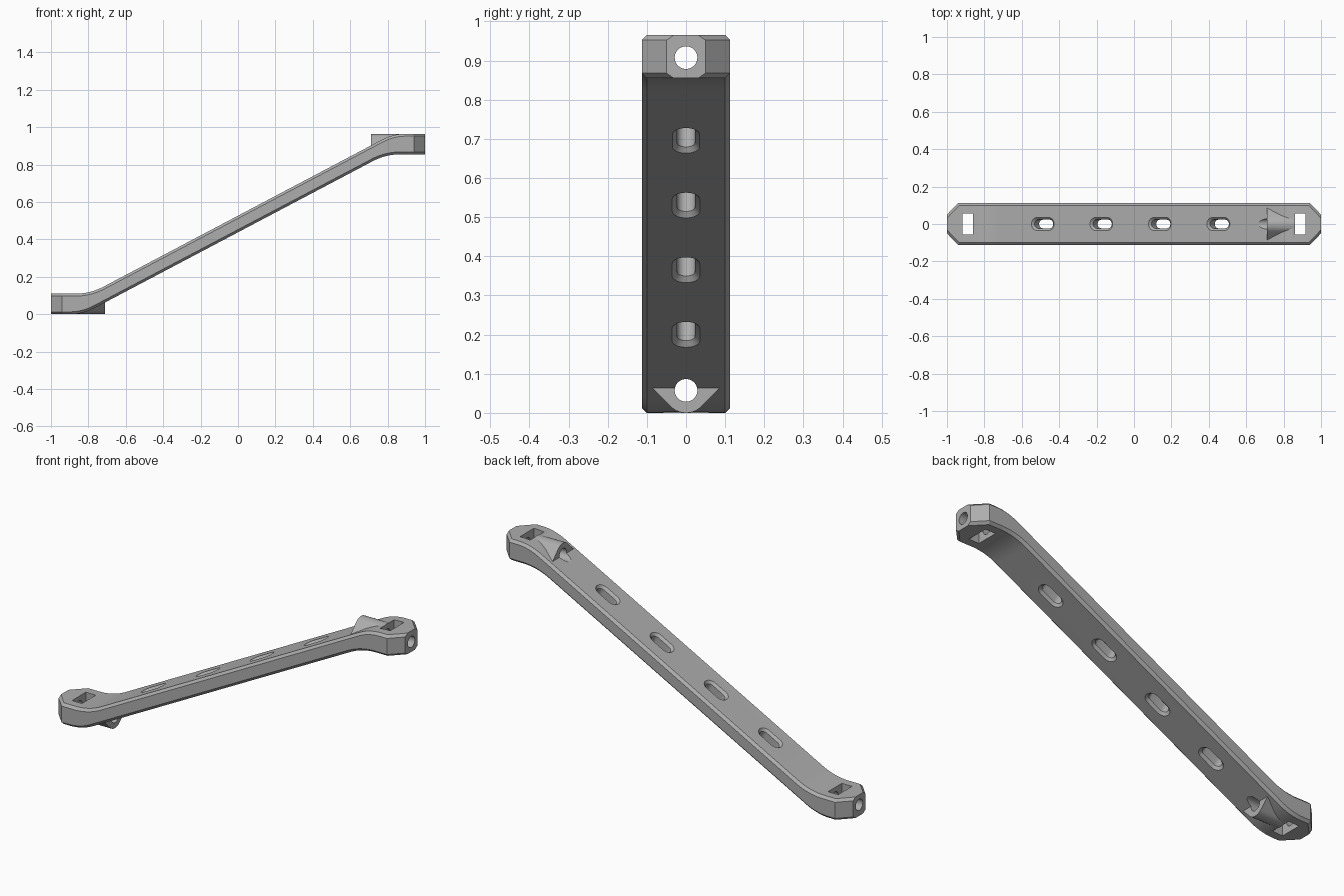
import bpy, bmesh
from math import atan2, cos, sin, pi, radians
from mathutils import Vector, Matrix

cube = bpy.data.objects.get("Cube")
if cube:
    bpy.data.objects.remove(cube)

MID = 0.4825                 # height of the symmetry centre
SLOPE = 0.527
TILT = atan2(SLOPE, 1)
HALF_W = 0.113

grey = bpy.data.materials.new("plain grey")
grey.use_nodes = True
grey.diffuse_color = (0.42, 0.42, 0.42, 1)
grey.node_tree.nodes["Principled BSDF"].inputs["Base Color"].default_value = (0.42, 0.42, 0.42, 1)


def make_object(name, bm):
    bmesh.ops.recalc_face_normals(bm, faces=bm.faces)
    mesh = bpy.data.meshes.new(name)
    bm.to_mesh(mesh)
    bm.free()
    obj = bpy.data.objects.new(name, mesh)
    bpy.context.collection.objects.link(obj)
    mesh.materials.append(grey)
    return obj


def loft(name, loops):
    """Closed solid through a list of matching point loops."""
    bm = bmesh.new()
    rings = [[bm.verts.new(p) for p in loop] for loop in loops]
    for a, b in zip(rings, rings[1:]):
        for i in range(len(a)):
            j = (i + 1) % len(a)
            bm.faces.new((a[i], a[j], b[j], b[i]))
    bm.faces.new(rings[0])
    bm.faces.new(rings[-1])
    return make_object(name, bm)


def bend(corner, before, after, reach, steps=10):
    """Rounded corner between two directions, as a quadratic curve."""
    c = Vector(corner)
    a, b = c + Vector(before) * reach, c + Vector(after) * reach
    return [a * (1 - t) ** 2 + c * 2 * t * (1 - t) + b * t * t
            for t in (i / steps for i in range(steps + 1))]


def turned(points):
    """Half-turn about the centre of the side view."""
    return [Vector((-p[0], 2 * MID - p[1])) for p in points]


# Bracket body: side profile with soft bends, extruded across the width
up = (cos(TILT), sin(TILT))
left_top = bend((-0.79, 0.11), (-1, 0), up, 0.08)
left_bottom = bend((-0.83, 0), up, (-1, 0), 0.07)
half = left_bottom + [Vector((-1, 0)), Vector((-1, 0.11))] + left_top
profile = half + turned(half)
body = loft("bracket_body", [[(p.x, y, p.y) for p in profile] for y in (-HALF_W, HALF_W)])

# Angled end corners, then a narrow chamfer along the outline
bm = bmesh.new()
bm.from_mesh(body.data)
for sx in (-1, 1):
    for sy in (-1, 1):
        cut = bmesh.ops.bisect_plane(
            bm, geom=bm.verts[:] + bm.edges[:] + bm.faces[:], dist=1e-5,
            plane_co=(sx, sy * 0.05, 0), plane_no=(sx * 0.063, sy * 0.06, 0), clear_outer=True)
        rim = [e for e in cut["geom_cut"] if isinstance(e, bmesh.types.BMEdge)]
        bmesh.ops.holes_fill(bm, edges=rim, sides=0)
bmesh.ops.recalc_face_normals(bm, faces=bm.faces)
bm.normal_update()


def is_outline(edge):
    if len(edge.link_faces) != 2:
        return False
    a, b = sorted((f.normal for f in edge.link_faces), key=lambda n: abs(n.y))
    return abs(b.y) > 0.3 and abs(a.y) < 0.1 and abs(a.z) > 0.3


bmesh.ops.bevel(bm, geom=[e for e in bm.edges if is_outline(e)], offset=0.013,
                offset_type='OFFSET', segments=1, affect='EDGES', clamp_overlap=False)
bmesh.ops.recalc_face_normals(bm, faces=bm.faces)
bm.to_mesh(body.data)
bm.free()


def boolean(tool, operation):
    mod = body.modifiers.new(tool.name, 'BOOLEAN')
    mod.object, mod.operation, mod.solver = tool, operation, 'EXACT'
    tool.hide_render = True
    tools.append(tool)


tools = []

# Screw bosses: rounded ridge with flared flanks, one on top and one underneath
arc = [radians(45 + 90 * i / 12) for i in range(13)]
section = [(0.055 * cos(a), 0.055 * sin(a)) for a in arc]
section = [(0.103, -0.025)] + section + [(-0.103, -0.025)]
for side, name in ((1, "upper"), (-1, "lower")):
    centre = MID + side * 0.4275
    boss = loft(name + "_boss", [[(side * x, y, centre + side * z) for y, z in section]
                                 for x in (0.71, 0.88)])
    boolean(boss, 'UNION')

for side, name in ((1, "upper"), (-1, "lower")):
    # Screw bore along the length
    centre = MID + side * 0.425
    ring = [(0.029 * cos(k * pi / 16), 0.029 * sin(k * pi / 16)) for k in range(32)]
    boolean(loft(name + "_bore", [[(side * x, y, centre + z) for y, z in ring]
                                  for x in (0.6, 1.1)]), 'DIFFERENCE')
    # Nut pocket straight through the end
    box = [(0.86, -0.057), (0.918, -0.057), (0.918, 0.057), (0.86, 0.057)]
    boolean(loft(name + "_pocket", [[(side * x, y, centre + z) for x, y in box]
                                    for z in (-0.2, 0.2)]), 'DIFFERENCE')


# Countersunk slots square to the sloping beam
def slot_loop(radius, z):
    loop = []
    for end in (1, -1):
        for i in range(13):
            a = -pi / 2 + pi * i / 12
            loop.append((end * (0.034 + radius * cos(a)), end * radius * sin(a), z))
    return loop


layers = [(0.056, -0.06), (0.023, -0.027), (0.023, 0.027), (0.056, 0.06)]
for i in range(4):
    x = (i - 1.5) * 0.313
    place = Matrix.Translation((x, 0, MID + SLOPE * x)) @ Matrix.Rotation(-TILT, 4, 'Y')
    loops = [[place @ Vector(p) for p in slot_loop(r, z)] for r, z in layers]
    boolean(loft("slot_cutter", loops), 'DIFFERENCE')

# Bake the joins and cuts, then drop the helpers
bpy.context.view_layer.update()
final = bpy.data.meshes.new_from_object(body.evaluated_get(bpy.context.evaluated_depsgraph_get()))
body.modifiers.clear()
body.data = final
for tool in tools:
    bpy.data.objects.remove(tool)
final.materials.clear()
final.materials.append(grey)
for poly in final.polygons:
    poly.material_index = 0

bpy.ops.object.select_all(action='DESELECT')
body.select_set(True)
bpy.context.view_layer.objects.active = body
bpy.ops.object.shade_smooth_by_angle(angle=radians(25))
